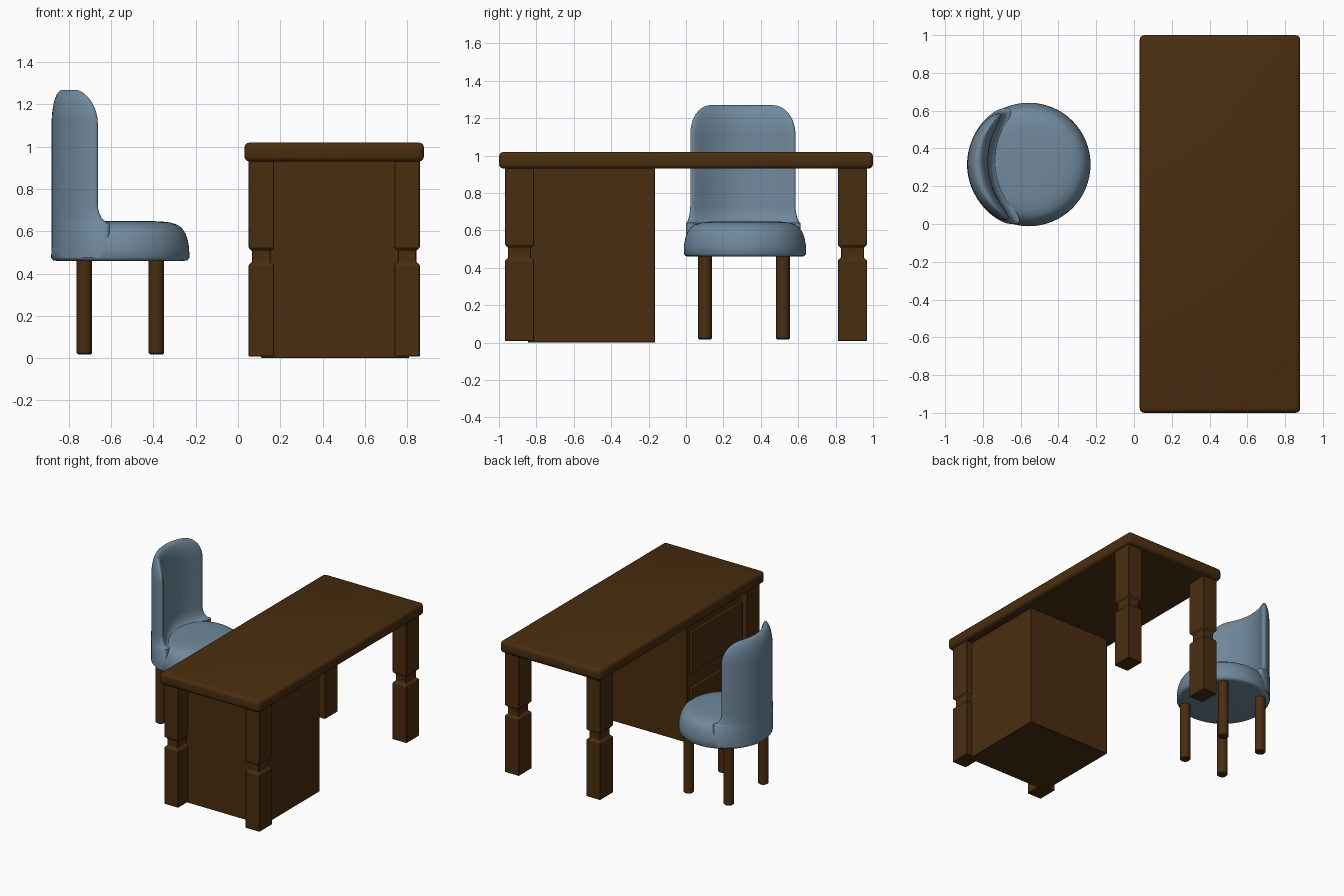
import bpy, bmesh, math

if "Cube" in bpy.data.objects:
    bpy.data.objects.remove(bpy.data.objects["Cube"])


def material(name, rgb):
    m = bpy.data.materials.new(name)
    m.diffuse_color = (*rgb, 1)
    m.use_nodes = True
    m.node_tree.nodes["Principled BSDF"].inputs["Base Color"].default_value = m.diffuse_color
    return m


WOOD = material("dark_wood", (0.068, 0.027, 0.005))
FABRIC = material("blue_fabric", (0.162, 0.25, 0.335))


def loft(name, rings, mat, smooth=None, bevel=0, segments=2):
    """Skin a stack of closed rings, cap both ends."""
    bm = bmesh.new()
    loops = [[bm.verts.new(p) for p in ring] for ring in rings]
    n = len(loops[0])
    for a, b in zip(loops, loops[1:]):
        for i in range(n):
            j = (i + 1) % n
            bm.faces.new((a[i], a[j], b[j], b[i]))
    bm.faces.new(loops[0][::-1])
    bm.faces.new(loops[-1])
    bmesh.ops.recalc_face_normals(bm, faces=bm.faces)
    if bevel:
        bmesh.ops.bevel(bm, geom=list(bm.edges), offset=bevel, segments=segments,
                        profile=0.5, affect='EDGES')
    me = bpy.data.meshes.new(name)
    bm.to_mesh(me)
    bm.free()
    me.materials.append(mat)
    if smooth:
        me.polygons.foreach_set("use_smooth", [True] * len(me.polygons))
        me.set_sharp_from_angle(angle=math.radians(smooth))
    ob = bpy.data.objects.new(name, me)
    bpy.context.collection.objects.link(ob)
    return ob


def rect(x0, x1, y0, y1, z, d=0):
    return [(x0 + d, y0 + d, z), (x1 - d, y0 + d, z), (x1 - d, y1 - d, z), (x0 + d, y1 - d, z)]


def box(name, x, y, z, bevel, segments=2, smooth=None):
    return loft(name, [rect(*x, *y, z[0]), rect(*x, *y, z[1])], WOOD, smooth, bevel, segments)


def circle(cx, cy, r, z, n):
    return [(cx + r * math.cos(2 * math.pi * i / n), cy + r * math.sin(2 * math.pi * i / n), z)
            for i in range(n)]


# Desk top with rounded edges
box("desk_top", (0.03, 0.88), (-1, 1), (0.93, 1.02), 0.025, 3, 40)

# Desk legs: square posts with a narrow neck
LEG = [(0.008, 0), (0.44, 0), (0.455, 0.016), (0.507, 0.016), (0.522, 0), (0.94, 0)]
for xn, x in (("left", (0.05, 0.17)), ("right", (0.74, 0.86))):
    for yn, y in (("front", (-0.967, -0.812)), ("back", (0.812, 0.967))):
        loft(f"desk_leg_{yn}_{xn}", [rect(*x, *y, z, d) for z, d in LEG], WOOD, bevel=0.003, segments=1)

# Cabinet with two raised drawer fronts facing the chair
box("cabinet", (0.11, 0.81), (-0.845, -0.165), (0, 0.94), 0.003, 1)
for name, z in (("lower_drawer", (0.09, 0.41)), ("upper_drawer", (0.52, 0.84))):
    box(name, (0.09, 0.13), (-0.82, -0.2), z, 0.008)

# Chair
CX, CY = -0.557, 0.315

# Round seat cushion
SEAT = [(0.46, 0.30), (0.463, 0.318), (0.475, 0.327), (0.52, 0.326), (0.56, 0.319), (0.59, 0.308),
        (0.615, 0.292), (0.632, 0.268), (0.642, 0.235), (0.647, 0.19), (0.649, 0.1), (0.649, 0.03)]
loft("seat", [circle(CX, CY, r, z, 64) for z, r in SEAT], FABRIC, 50)


# Curved backrest: a bent ellipse section, flared at the seat and rounded at the top
def back_section(z, spread, thick, flare):
    half = math.radians(65 * spread + 11 * flare)
    pts, n = [], 64
    for i in range(n):
        a = 2 * math.pi * i / n
        s, c = math.sin(a), math.cos(a)
        t = half * s                                  # angle around the seat
        mid = 0.27 + 0.035 * (t / math.radians(65)) ** 2 if abs(t) < math.radians(65) else 0.305
        h = 0.055 * thick * c                         # outward offset from the middle
        if c < 0:
            h *= 1 + 1.1 * flare
        ang = math.pi + math.radians(4.5) - t
        r = mid + h
        pts.append((CX + r * math.cos(ang), CY + r * math.sin(ang), z))
    return pts


levels = [(0.475, 1, 1, 1), (0.64, 1, 1, 1)]
for k in range(1, 7):
    b = k / 6 * math.pi / 2
    levels.append((0.64 + 0.09 * (1 - math.cos(b)), 1, 1, 1 - math.sin(b)))
for k in range(0, 13):
    b = k / 12 * math.radians(86)
    levels.append((1.11 + 0.16 * math.sin(b), 0.55 + 0.45 * math.cos(b), math.cos(b) ** 0.9, 0))
loft("backrest", [back_section(*lv) for lv in levels], FABRIC, 60)

# Round chair legs
for xn, x in (("back", -0.727), ("front", -0.386)):
    for yn, y in (("right", 0.102), ("left", 0.519)):
        loft(f"chair_leg_{xn}_{yn}",
             [circle(x, y, r, z, 24) for z, r in ((0.018, 0.031), (0.024, 0.037), (0.48, 0.037))],
             WOOD, 40)
